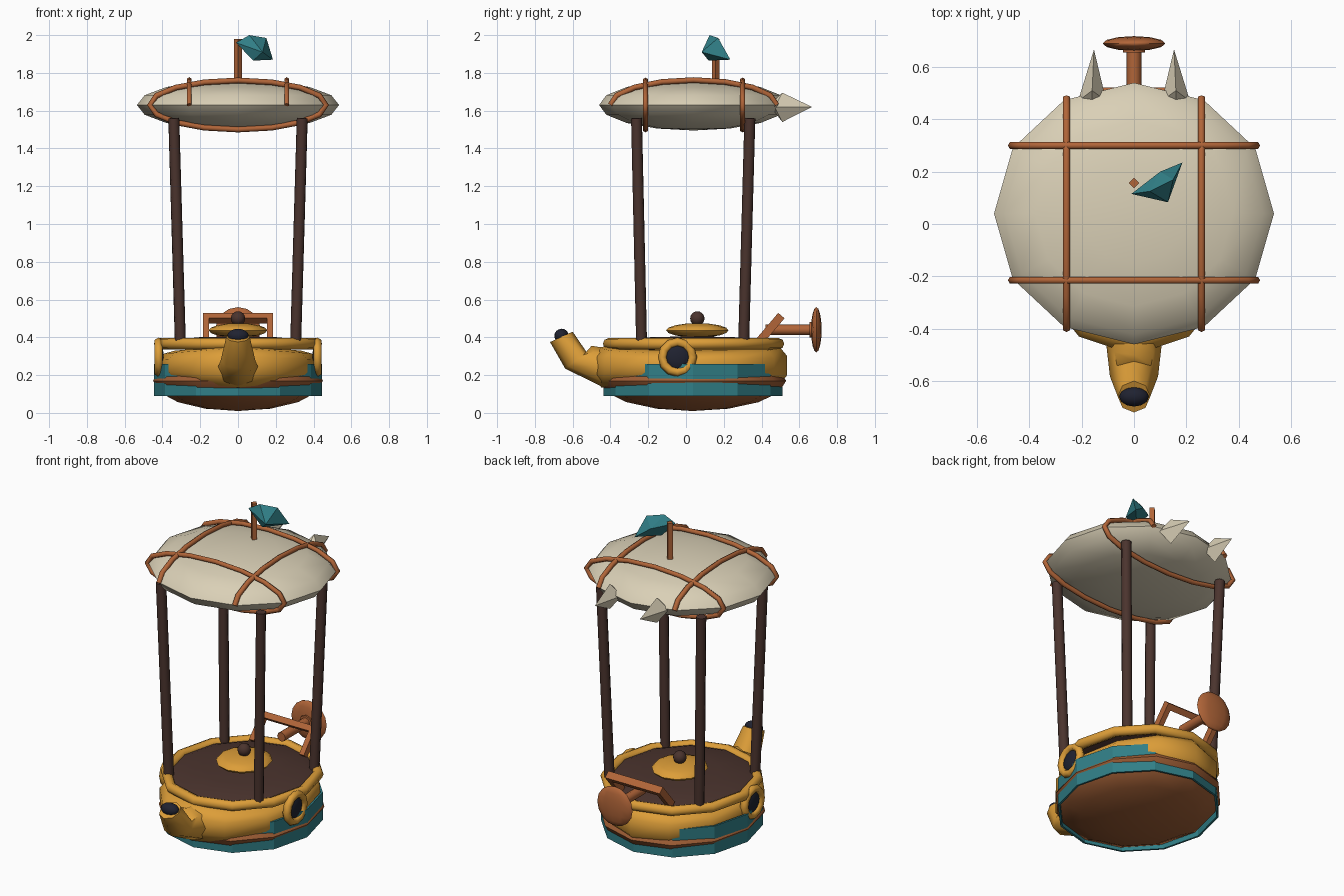
import bpy, bmesh, math
from mathutils import Vector, Matrix

if "Cube" in bpy.data.objects:
    bpy.data.objects.remove(bpy.data.objects["Cube"])


def material(name, rgb):
    m = bpy.data.materials.new(name)
    m.diffuse_color = (*rgb, 1)
    m.use_nodes = True
    m.node_tree.nodes["Principled BSDF"].inputs["Base Color"].default_value = m.diffuse_color
    return m


CREAM = material("cream canvas", (0.70, 0.63, 0.47))
YELLOW = material("golden yellow", (0.72, 0.34, 0.04))
TEAL = material("teal", (0.03, 0.21, 0.24))
COPPER = material("copper", (0.44, 0.13, 0.04))
RUST = material("rust brown", (0.34, 0.11, 0.035))
BROWN = material("dark brown", (0.07, 0.034, 0.027))
NAVY = material("dark navy", (0.014, 0.016, 0.03))


def finish(bm, name, mat, angle=40):
    bmesh.ops.recalc_face_normals(bm, faces=bm.faces)
    me = bpy.data.meshes.new(name)
    bm.to_mesh(me)
    bm.free()
    me.materials.append(mat)
    ob = bpy.data.objects.new(name, me)
    bpy.context.collection.objects.link(ob)
    if angle:
        bpy.ops.object.select_all(action='DESELECT')
        ob.select_set(True)
        bpy.context.view_layer.objects.active = ob
        bpy.ops.object.shade_smooth_by_angle(angle=math.radians(angle))
    return ob


def loft(name, rings, mat, closed=False, caps=True, angle=40):
    """Skin a list of equally long point rings."""
    bm = bmesh.new()
    vs = [[bm.verts.new(p) for p in r] for r in rings]
    n = len(vs[0])
    for k in range(len(vs) if closed else len(vs) - 1):
        a, b = vs[k], vs[(k + 1) % len(vs)]
        for i in range(n):
            j = (i + 1) % n
            bm.faces.new((a[i], a[j], b[j], b[i]))
    if caps and not closed:
        bm.faces.new(vs[0])
        bm.faces.new(vs[-1])
    return finish(bm, name, mat, angle)


def ellipsoid(name, loc, radii, mat, seg=12, rings=8, angle=50):
    bm = bmesh.new()
    bmesh.ops.create_uvsphere(bm, u_segments=seg, v_segments=rings, radius=1,
                              matrix=Matrix.Translation(loc) @ Matrix.Diagonal((*radii, 1)))
    return finish(bm, name, mat, angle)


def ellipse(c, rx, ry, z, n=12):
    return [(c[0] + rx * math.cos(i * math.tau / n), c[1] + ry * math.sin(i * math.tau / n), z)
            for i in range(n)]


def rod(name, p, q, r, mat, sides=8, angle=50):
    p, q = Vector(p), Vector(q)
    rot = (q - p).to_track_quat('Z', 'Y')
    ring = [rot @ Vector((r * math.cos(i * math.tau / sides), r * math.sin(i * math.tau / sides), 0))
            for i in range(sides)]
    return loft(name, [[p + v for v in ring], [q + v for v in ring]], mat, angle=angle)


def sweep(name, pts, r, mat, closed, sides=6):
    """Round tube along a planar path."""
    pts = [Vector(p) for p in pts]
    n = len(pts)
    normal = (pts[1] - pts[0]).cross(pts[n // 2] - pts[0]).normalized()
    rings = []
    for i, p in enumerate(pts):
        a = pts[i - 1] if closed or i else p
        b = pts[(i + 1) % n] if closed or i < n - 1 else p
        side = (b - a).normalized().cross(normal)
        rings.append([p + r * (math.cos(t) * side + math.sin(t) * normal)
                      for t in (k * math.tau / sides for k in range(sides))])
    return loft(name, rings, mat, closed=closed, angle=65)


# Canopy and its ropes
CY, CZ = 0.04, 1.63
ellipsoid("canopy", (0, CY, CZ), (0.535, 0.5, 0.135), CREAM)
for y in (-0.215, 0.3):
    pts = [(0.467 * math.cos(t), y, CZ + 0.13 * math.sin(t))
           for t in (i * math.tau / 16 for i in range(16))]
    sweep("cross_rope", pts, 0.015, COPPER, True)
for x in (-0.258, 0.258):
    pts = [(x, CY + 0.44 * math.cos(t), CZ + 0.132 * math.sin(t))
           for t in (i * math.pi / 8 for i in range(9))]
    sweep("long_rope", pts, 0.015, COPPER, False)

# Tail fins: four-sided spikes
for s in (-1, 1):
    bm = bmesh.new()
    c = Vector((s * 0.16, 0.49, 1.62))
    front, tip = bm.verts.new(c + Vector((0, -0.05, 0.01))), bm.verts.new((s * 0.153, 0.667, 1.62))
    mid = [bm.verts.new(c + Vector(v)) for v in
           ((0.054, -0.02, 0), (0, 0.02, 0.075), (-0.054, -0.02, 0), (0, 0.02, -0.08))]
    for i in range(4):
        bm.faces.new((mid[i], mid[(i + 1) % 4], tip))
        bm.faces.new((mid[(i + 1) % 4], mid[i], front))
    finish(bm, "tail_fin", CREAM, 0)

# Mast and crumpled flag
rod("mast", (0, 0.157, 1.72), (0, 0.157, 1.98), 0.02, COPPER, 4, 0)
bm = bmesh.new()
for p in ((-0.01, 0.115, 1.96), (0.06, 0.125, 2.0), (0.15, 0.17, 1.985), (0.185, 0.235, 1.87),
          (0.13, 0.083, 1.91), (0.08, 0.12, 1.865), (0.1, 0.2, 1.93)):
    bm.verts.new(p)
bmesh.ops.convex_hull(bm, input=bm.verts)
finish(bm, "flag", TEAL, 0)

# Four leaning posts
for s in (-1, 1):
    for y0, y1 in ((-0.235, -0.262), (0.305, 0.338)):
        rod("post", (s * 0.305, y0, 0.36), (s * 0.34, y1, 1.56), 0.029, BROWN, 8)

# Pot body, lower towards its left and right sides
rings = []
for f, z in ((0.6, 0.115), (0.9, 0.135), (1.0, 0.2), (1.0, 0.3), (0.93, 0.345), (0.8, 0.36)):
    ring = ellipse((0, 0.018), 0.42 * f, 0.518 * f, z)
    rings.append([(x, y, 0.25 + (z - 0.25) * (1 - 0.35 * abs(x) / 0.42)) for x, y, z in ring])
loft("pot_body", rings, YELLOW, angle=50)

# Hull, teal skirt, rim and deck
ellipsoid("hull", (0, 0.035, 0.17), (0.45, 0.495, 0.16), RUST)
skirt = [ellipse((0, 0.037), 0.445 - d, 0.473 - d, z)
         for d, z in ((0, 0.09), (0, 0.26), (0.012, 0.26), (0.012, 0.09))]
loft("skirt", skirt, TEAL, closed=True, angle=20)
rim = [[((0.415 + 0.03 * math.cos(t)) * math.cos(a), 0.04 + (0.45 + 0.03 * math.cos(t)) * math.sin(a),
         0.366 + 0.03 * math.sin(t)) for t in (k * math.tau / 8 for k in range(8))]
       for a in (i * math.tau / 12 for i in range(12))]
loft("rim", rim, YELLOW, closed=True, angle=50)
ellipsoid("deck", (0, 0.035, 0.366), (0.41, 0.445, 0.04), BROWN, rings=6)

# Lid and knob
ellipsoid("lid", (0, 0.06, 0.437), (0.155, 0.165, 0.038), YELLOW)
ellipsoid("lid_knob", (0, 0.06, 0.5), (0.038, 0.038, 0.038), BROWN)

# Spout: each ring spans from an upper to a lower (y, z) point with a half width
rings = []
for up, low, w in (((-0.40, 0.34), (-0.36, 0.15), 0.1), ((-0.5, 0.355), (-0.438, 0.135), 0.105),
                   ((-0.525, 0.32), (-0.64, 0.235), 0.092), ((-0.6, 0.43), (-0.72, 0.375), 0.062)):
    u, l = Vector((0, *up)), Vector((0, *low))
    rings.append([(u + l) / 2 + (u - l) / 2 * math.cos(t) + Vector((w * math.sin(t), 0, 0))
                  for t in (k * math.tau / 8 for k in range(8))])
loft("spout", rings, YELLOW, angle=50)
mouth = ellipsoid("spout_mouth", (0, 0, 0), (0.057, 0.038, 0.035), NAVY)
mouth.location = (0, -0.66, 0.41)
mouth.rotation_euler = (math.radians(25), 0, 0)

# Side portholes
for s in (-1, 1):
    pts = [(s * 0.42, -0.045 + 0.08 * math.cos(t), 0.295 + 0.08 * math.sin(t))
           for t in (i * math.tau / 12 for i in range(12))]
    sweep("porthole_ring", pts, 0.024, YELLOW, True)
    ellipsoid("porthole_glass", (s * 0.415, -0.045, 0.295), (0.022, 0.068, 0.068), NAVY)

# Rear axle, disc and slanted frame
rod("rear_axle", (0, 0.42, 0.44), (0, 0.69, 0.44), 0.028, COPPER)
rod("axle_collar", (0, 0.655, 0.44), (0, 0.675, 0.44), 0.042, COPPER)
ellipsoid("rear_disc", (0, 0.69, 0.44), (0.12, 0.028, 0.12), COPPER)


def slanted_box(name, cx, half_x, y0, z0, y1, z1, t):
    d = Vector((0, y1 - y0, z1 - z0)).normalized()
    n = Vector((0, -d.z, d.y)) * t
    ends = [Vector((0, y0, z0)), Vector((0, y1, z1))]
    loft(name, [[p + n * k + Vector((cx + half_x * s, 0, 0))
                 for s, k in ((-1, -1), (1, -1), (1, 1), (-1, 1))] for p in ends], COPPER, angle=0)


for s in (-1, 1):
    slanted_box("frame_leg", s * 0.17, 0.016, 0.39, 0.38, 0.505, 0.515, 0.022)
slanted_box("frame_bar", 0, 0.186, 0.482, 0.488, 0.505, 0.515, 0.022)
